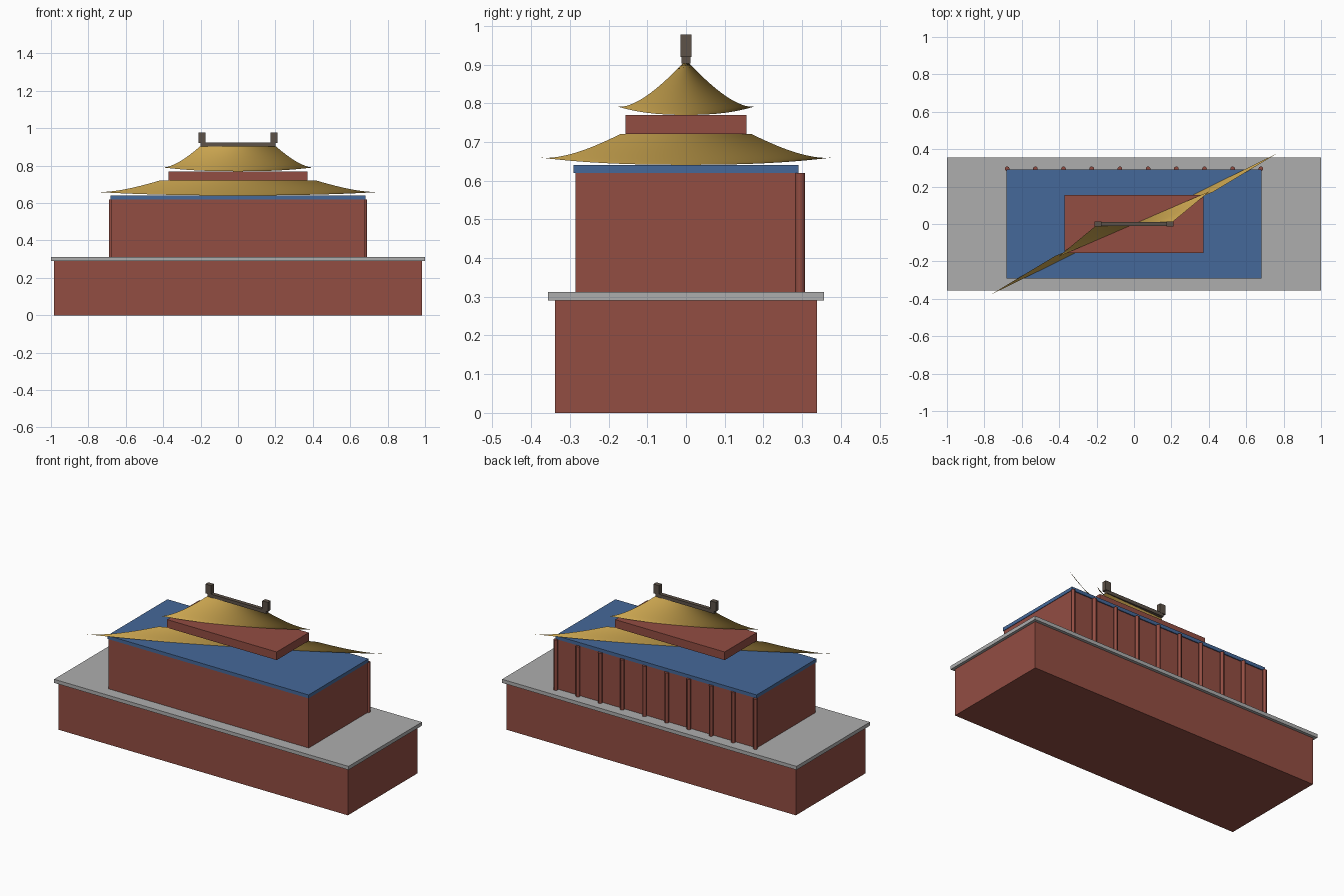
import bpy, bmesh

if "Cube" in bpy.data.objects:
    bpy.data.objects.remove(bpy.data.objects["Cube"])


def material(name, rgb):
    m = bpy.data.materials.new(name)
    m.diffuse_color = (*rgb, 1)
    m.use_nodes = True
    m.node_tree.nodes["Principled BSDF"].inputs["Base Color"].default_value = m.diffuse_color
    return m


RED = material("red", (0.29, 0.075, 0.055))
STONE = material("stone", (0.42, 0.42, 0.42))
BLUE = material("blue", (0.06, 0.14, 0.32))
GOLD = material("gold", (0.60, 0.38, 0.08))
DARK = material("dark", (0.11, 0.085, 0.065))


def box(name, hx, hy, z0, z1, mat, x=0.0):
    bpy.ops.mesh.primitive_cube_add(size=1, location=(x, 0, (z0 + z1) / 2))
    o = bpy.context.object
    o.name = name
    o.scale = (2 * hx, 2 * hy, z1 - z0)
    bpy.ops.object.transform_apply(location=False, rotation=False, scale=True)
    o.data.materials.append(mat)
    return o


def roof(name, inner, outer, z_top, z_eave, lift, rows=14, cols=32):
    """Thin twisted roof sheet spanning two opposite hips, with lifted tips."""
    bm = bmesh.new()
    grid = []
    for i in range(rows + 1):
        t = i / rows
        a = inner[0] + (outer[0] - inner[0]) * t
        b = inner[1] + (outer[1] - inner[1]) * t
        z = z_top - (z_top - z_eave) * (1 - (1 - t) ** 1.3)
        row = []
        for j in range(cols + 1):
            s = 2 * j / cols - 1
            row.append(bm.verts.new((a * s, b * s, z + lift * t ** 3 * abs(s) ** 2.5)))
        grid.append(row)
    for r0, r1 in zip(grid, grid[1:]):
        for j in range(cols):
            bm.faces.new((r0[j], r1[j], r1[j + 1], r0[j + 1]))
    me = bpy.data.meshes.new(name)
    bm.to_mesh(me)
    bm.free()
    me.materials.append(GOLD)
    me.shade_smooth()
    o = bpy.data.objects.new(name, me)
    bpy.context.collection.objects.link(o)


# Terrace and hall
box("terrace_base", 0.983, 0.338, 0, 0.29, RED)
box("terrace_slab", 1.0, 0.356, 0.29, 0.312, STONE)
box("hall_body", 0.68, 0.285, 0.312, 0.62, RED)
box("painted_beam", 0.683, 0.291, 0.62, 0.641, BLUE)

# Colonnade along the +y side
for i in range(10):
    x = -0.678 + i * 1.356 / 9
    bpy.ops.mesh.primitive_cylinder_add(vertices=12, radius=0.0125, depth=0.308,
                                        location=(x, 0.295, 0.466))
    c = bpy.context.object
    c.name = f"column_{i + 1}"
    c.data.materials.append(RED)
    bpy.ops.object.shade_smooth_by_angle()

# Two roof tiers with the wall between them
roof("lower_roof", (0.42, 0.17), (0.77, 0.38), 0.72, 0.641, 0.019)
box("upper_wall", 0.372, 0.156, 0.72, 0.77, RED)
roof("upper_roof", (0.20, 0.006), (0.405, 0.175), 0.905, 0.77, 0.021)

# Ridge and end ornaments
box("roof_ridge", 0.2, 0.012, 0.903, 0.924, DARK)
for side, x in (("left", -0.193), ("right", 0.193)):
    box("ridge_ornament_" + side, 0.019, 0.014, 0.92, 0.977, DARK, x)
